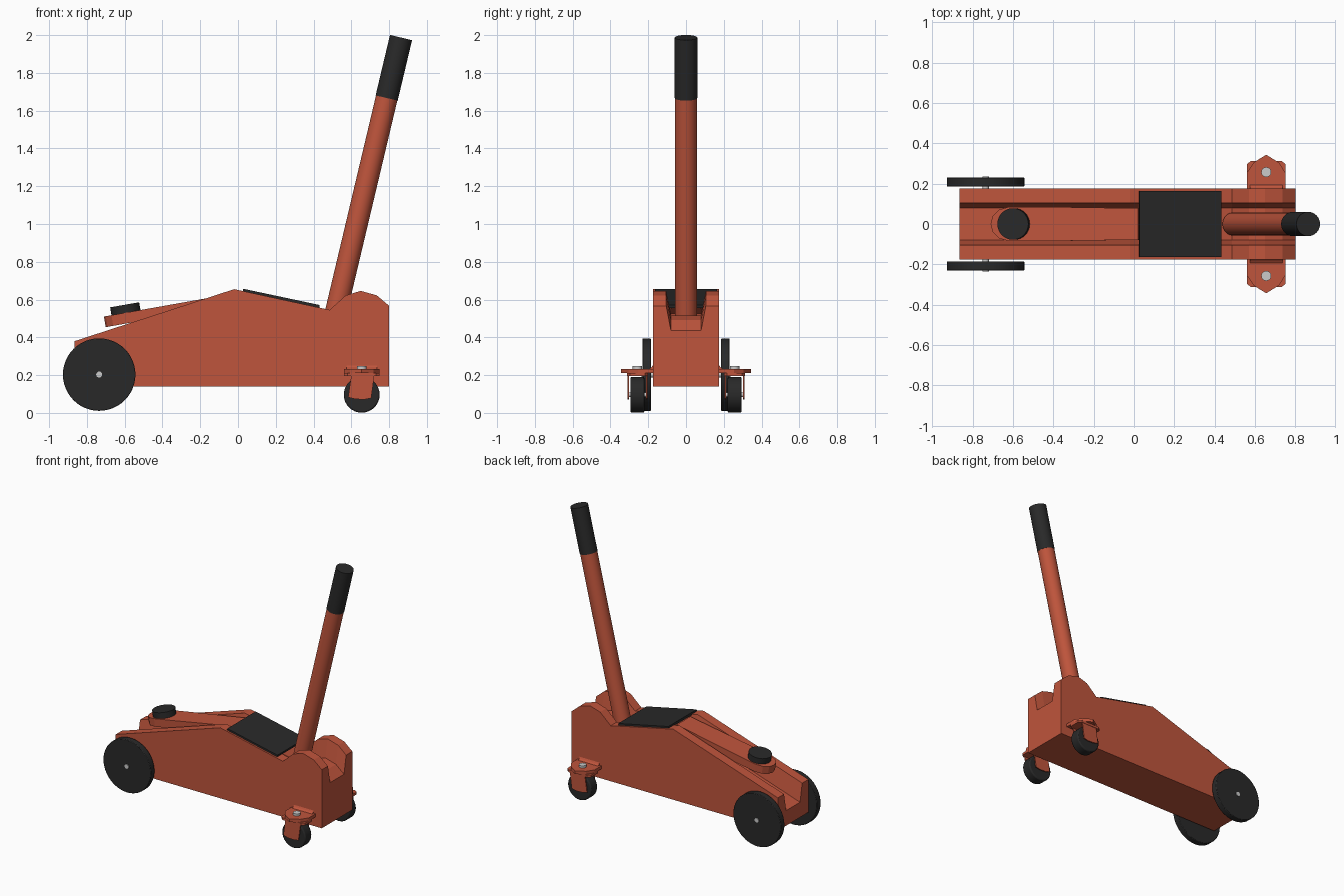
import bpy, bmesh, math
from mathutils import Vector

if "Cube" in bpy.data.objects:
    bpy.data.objects.remove(bpy.data.objects["Cube"])


def mat(name, col):
    m = bpy.data.materials.new(name)
    m.diffuse_color = (*col, 1)
    m.use_nodes = True
    m.node_tree.nodes["Principled BSDF"].inputs["Base Color"].default_value = m.diffuse_color
    return m


RED = mat("red_paint", (0.52, 0.09, 0.045))
BLACK = mat("black_rubber", (0.022, 0.022, 0.022))


def loft(name, sections, material=None):
    """Skin a row of equal-length closed sections and cap the ends."""
    bm = bmesh.new()
    rows = [[bm.verts.new(p) for p in s] for s in sections]
    n = len(rows[0])
    for a, b in zip(rows, rows[1:]):
        for i in range(n):
            j = (i + 1) % n
            bm.faces.new((a[i], a[j], b[j], b[i]))
    bm.faces.new(rows[0][::-1])
    bm.faces.new(rows[-1])
    bmesh.ops.recalc_face_normals(bm, faces=bm.faces)
    me = bpy.data.meshes.new(name)
    bm.to_mesh(me)
    bm.free()
    ob = bpy.data.objects.new(name, me)
    bpy.context.collection.objects.link(ob)
    if material:
        me.materials.append(material)
    return ob


def rod(name, a, b, r, material=None, sides=40, bevel=0):
    """Cylinder between two points."""
    a, b = Vector(a), Vector(b)
    bpy.ops.mesh.primitive_cylinder_add(vertices=sides, radius=r, depth=(b - a).length,
                                        location=(a + b) / 2)
    ob = bpy.context.object
    ob.name = name
    ob.rotation_euler = (b - a).to_track_quat('Z', 'Y').to_euler()
    if material:
        ob.data.materials.append(material)
    if bevel:
        m = ob.modifiers.new("edge", 'BEVEL')
        m.width, m.segments, m.limit_method = bevel, 2, 'ANGLE'
    bpy.ops.object.shade_smooth_by_angle(angle=math.radians(35))
    return ob


# Body: side profile with a tapered channel running along the top
top = [(-0.865, 0.38), (-0.02, 0.655), (0.45, 0.553), (0.485, 0.545), (0.57, 0.622),
       (0.65, 0.646), (0.735, 0.622), (0.80, 0.567)]
W, Z0, D = 0.176, 0.14, 0.13
loft("body", [[(x, -W, Z0), (x, -W, z), (x, -0.105, z), (x, -0.08, z - D),
               (x, 0.08, z - D), (x, 0.105, z), (x, W, z), (x, W, Z0)]
              for x, z in top], RED)

# Lifting arm: sloped slab with a rounded nose, resting in the channel
nose = [(-0.71, 0), (-0.70, 0.04), (-0.67, 0.07), (-0.62, 0.085)]
half = nose + [(-0.45, 0.085), (0.02, 0.078)]
outline = half + [(x, -y) for x, y in half[:0:-1]]
line = lambda x: 0.51 + 0.178 * (x + 0.71)
loft("lifting_arm", [[(x + dz * -0.17, y, line(x) + dz) for x, y in outline]
                     for dz in (0, -0.056)], RED)

# Saddle pad on the arm
up = Vector((-0.175, 0, 1)).normalized()
base = Vector((-0.592, 0, 0.525))
rod("saddle_pad", base, base + up * 0.048, 0.078, BLACK, 32)

# Cover plate on the rear slope
loft("cover_plate", [[(0.025, y, 0.64), (0.028, y, 0.657), (0.433, y, 0.571), (0.43, y, 0.555)]
                     for y in (-0.163, 0.163)], BLACK)

# Handle and grip
low, mid, end = (0.495, 0, 0.435), (0.787, 0, 1.667), (0.863, 0, 1.987)
rod("handle", low, mid, 0.058, RED, 32)
rod("handle_grip", mid, end, 0.06, BLACK, 32)

# Front axle
rod("front_axle", (-0.735, -0.236, 0.203), (-0.735, 0.236, 0.203), 0.016, None, 16)

for s, side in ((-1, "right"), (1, "left")):
    # Front wheel
    rod(f"front_wheel_{side}", (-0.735, s * 0.186, 0.203), (-0.735, s * 0.231, 0.203),
        0.192, BLACK, 48, 0.004)

    # Caster bracket and its flared joint with the body
    cx, cy = 0.655, s * 0.257
    edge = [(-0.095, 0.17), (-0.095, 0.255), (-0.062, 0.305), (0, 0.343),
            (0.062, 0.305), (0.095, 0.255), (0.095, 0.17)]
    loft(f"caster_bracket_{side}", [[(cx + x, s * y, z) for x, y in edge]
                                    for z in (0.21, 0.233)], RED)
    loft(f"bracket_flare_{side}", [[(x, s * y, z) for y, z in
                                    ((0.17, 0.22), (0.17, 0.262), (0.182, 0.242), (0.205, 0.225))]
                                   for x in (0.575, 0.735)], RED)
    rod(f"caster_bolt_{side}", (cx, cy, 0.225), (cx, cy, 0.249), 0.025, None, 16)

    # Caster fork: crown and two cheeks
    crown = [(-0.095, -0.04), (-0.075, -0.056), (0.075, -0.056), (0.095, -0.04),
             (0.095, 0.04), (0.075, 0.056), (-0.075, 0.056), (-0.095, 0.04)]
    loft(f"fork_crown_{side}", [[(cx + x, cy + y, z) for x, y in crown]
                                for z in (0.194, 0.211)], RED)
    cheek = [(0.60, 0.2), (0.583, 0.083), (0.62, 0.073), (0.67, 0.071), (0.705, 0.078), (0.722, 0.2)]
    for k in (-1, 1):
        loft(f"fork_cheek_{side}_{'outer' if k == s else 'inner'}",
             [[(x, cy + k * y, z) for x, z in cheek] for y in (0.046, 0.053)], RED)

    # Caster wheel and pin
    rod(f"caster_wheel_{side}", (cx, cy - 0.037, 0.096), (cx, cy + 0.037, 0.096),
        0.095, BLACK, 32, 0.008)
    rod(f"caster_pin_{side}", (cx, cy - 0.05, 0.096), (cx, cy + 0.05, 0.096), 0.012, None, 12)
